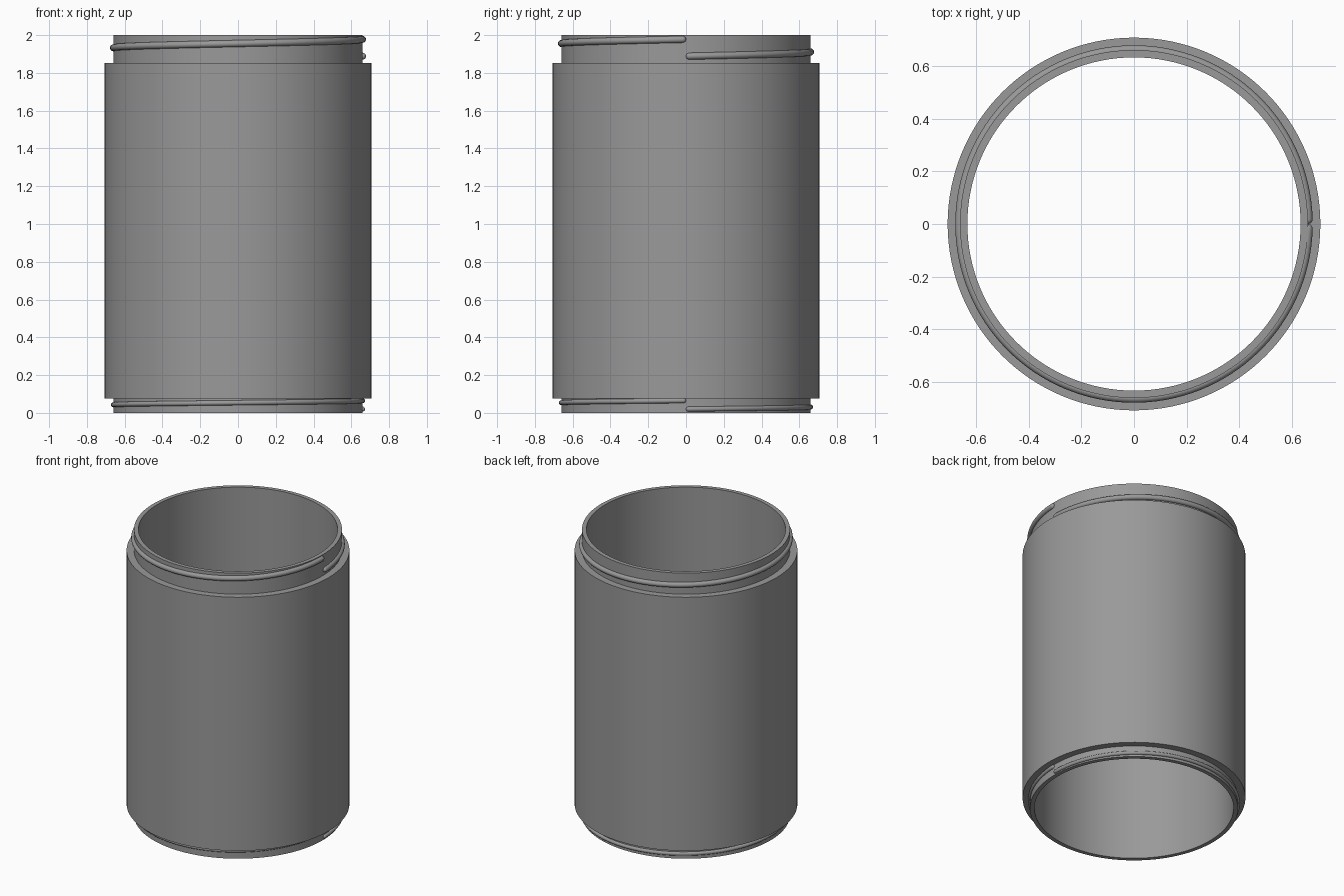
import bpy, bmesh, math

if "Cube" in bpy.data.objects:
    bpy.data.objects.remove(bpy.data.objects["Cube"])

grey = bpy.data.materials.new("mid grey")
grey.diffuse_color = (0.32, 0.32, 0.32, 1)
grey.use_nodes = True
grey.node_tree.nodes["Principled BSDF"].inputs["Base Color"].default_value = grey.diffuse_color

SIDES = 128


def make_object(name, bm):
    bmesh.ops.recalc_face_normals(bm, faces=bm.faces[:])
    mesh = bpy.data.meshes.new(name)
    bm.to_mesh(mesh)
    bm.free()
    mesh.materials.append(grey)
    obj = bpy.data.objects.new(name, mesh)
    bpy.context.collection.objects.link(obj)
    bpy.ops.object.select_all(action='DESELECT')
    obj.select_set(True)
    bpy.context.view_layer.objects.active = obj
    bpy.ops.object.shade_smooth_by_angle(angle=math.radians(35))
    return obj


def bridge(bm, a, b):
    n = len(a)
    for i in range(n):
        j = (i + 1) % n
        bm.faces.new((a[i], a[j], b[j], b[i]))


def lathe(name, profile):
    """Revolve a closed (radius, height) profile around z."""
    bm = bmesh.new()
    rings = []
    for r, z in profile:
        rings.append([bm.verts.new((r * math.cos(2 * math.pi * i / SIDES),
                                    r * math.sin(2 * math.pi * i / SIDES), z))
                      for i in range(SIDES)])
    for k in range(len(rings)):
        bridge(bm, rings[k], rings[(k + 1) % len(rings)])
    return make_object(name, bm)


def thread(name, radius, bead, z0, z1, section=16):
    """One rising turn of round bead with rounded ends."""
    tip = bead / radius
    caps = [(tip * (1 - math.cos(t)), math.sin(t))
            for t in (math.radians(d) for d in (8, 30, 50, 70, 90))]
    stations = list(caps)
    span = 2 * math.pi - 2 * tip
    stations += [(tip + span * i / SIDES, 1) for i in range(1, SIDES)]
    stations += [(2 * math.pi - a, s) for a, s in reversed(caps)]
    bm = bmesh.new()
    rings = []
    for a, s in stations:
        z = z0 + (z1 - z0) * a / (2 * math.pi)
        ring = []
        for k in range(section):
            t = 2 * math.pi * k / section
            r = radius + bead * s * math.cos(t)
            ring.append(bm.verts.new((r * math.cos(a), r * math.sin(a),
                                      z + bead * s * math.sin(t))))
        rings.append(ring)
    for a, b in zip(rings, rings[1:]):
        bridge(bm, a, b)
    bm.faces.new(rings[0])
    bm.faces.new(rings[-1])
    return make_object(name, bm)


# Open tube with a stepped neck at both ends
lathe("tube_body", [(0.632, 0), (0.66, 0), (0.66, 0.077), (0.707, 0.077),
                    (0.707, 1.853), (0.66, 1.853), (0.66, 2), (0.632, 2)])

# Screw threads on the two necks
thread("top_thread", 0.66, 0.018, 1.888, 1.978)
thread("bottom_thread", 0.66, 0.013, 0.02, 0.065)
